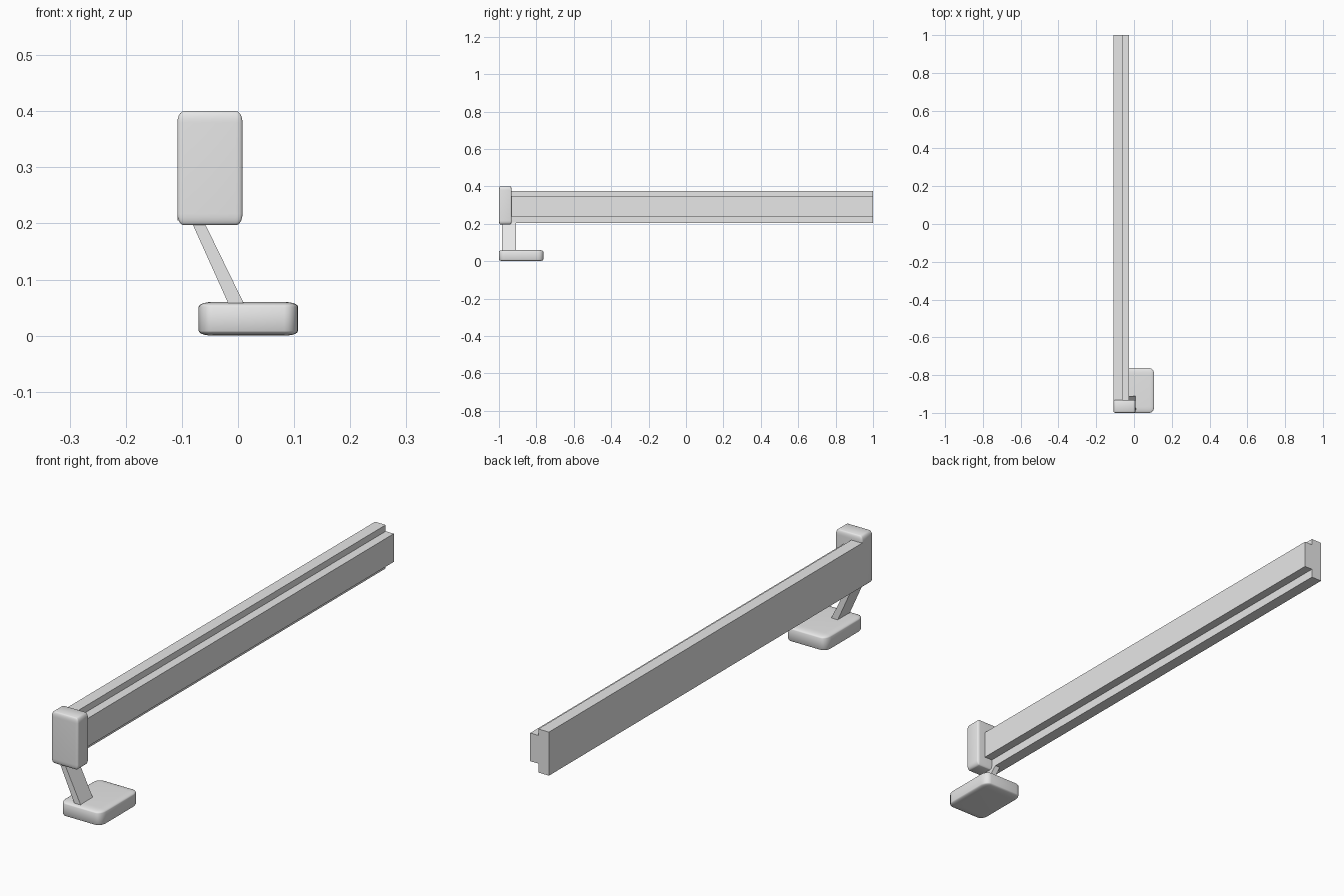
import bpy
import bmesh

# Remove the default cube
cube = bpy.data.objects.get("Cube")
if cube:
    bpy.data.objects.remove(cube, do_unlink=True)

# Single grey material
grey = bpy.data.materials.new("plain grey")
grey.use_nodes = True
GREY = (0.8, 0.8, 0.8, 1.0)
grey.diffuse_color = GREY
grey.node_tree.nodes["Principled BSDF"].inputs["Base Color"].default_value = GREY


def add_object(name, bm):
    bmesh.ops.recalc_face_normals(bm, faces=bm.faces)
    mesh = bpy.data.meshes.new(name)
    bm.to_mesh(mesh)
    bm.free()
    mesh.materials.append(grey)
    obj = bpy.data.objects.new(name, mesh)
    bpy.context.collection.objects.link(obj)
    return obj


def extrude_profile(name, profile, y0, y1):
    """Extrude an (x, z) outline along y."""
    bm = bmesh.new()
    face = bm.faces.new([bm.verts.new((x, y0, z)) for x, z in profile])
    result = bmesh.ops.extrude_face_region(bm, geom=[face])
    verts = [v for v in result["geom"] if isinstance(v, bmesh.types.BMVert)]
    bmesh.ops.translate(bm, verts=verts, vec=(0, y1 - y0, 0))
    return add_object(name, bm)


def rounded_box(name, low, high, rounding):
    """Round a unit cube, then stretch it so the rounding follows each side."""
    bm = bmesh.new()
    bmesh.ops.create_cube(bm, size=1)
    bmesh.ops.bevel(bm, geom=list(bm.edges), offset=rounding, segments=5,
                    profile=0.5, affect='EDGES')
    bmesh.ops.scale(bm, verts=bm.verts, vec=[b - a for a, b in zip(low, high)])
    bmesh.ops.translate(bm, verts=bm.verts,
                        vec=[(a + b) / 2 for a, b in zip(low, high)])
    obj = add_object(name, bm)
    bpy.ops.object.select_all(action='DESELECT')
    obj.select_set(True)
    bpy.context.view_layer.objects.active = obj
    bpy.ops.object.shade_smooth_by_angle(angle=0.7)
    return obj


# Long stepped beam: tall web with a shorter rib on its left side
extrude_profile("beam", [(-0.108, 0.205), (-0.062, 0.205), (-0.062, 0.24),
                         (-0.027, 0.24), (-0.027, 0.35), (-0.062, 0.35),
                         (-0.062, 0.375), (-0.108, 0.375)], -0.95, 1.0)

# End block at the front of the beam
rounded_box("end_block", (-0.108, -1.0, 0.197), (0.008, -0.932, 0.4), 0.1)

# Slanted flat strut between block and foot
extrude_profile("strut", [(-0.014, 0.05), (0.014, 0.05),
                          (-0.064, 0.21), (-0.086, 0.21)], -0.985, -0.91)

# Foot pad
rounded_box("foot", (-0.07, -1.0, 0.0), (0.107, -0.763, 0.06), 0.14)
